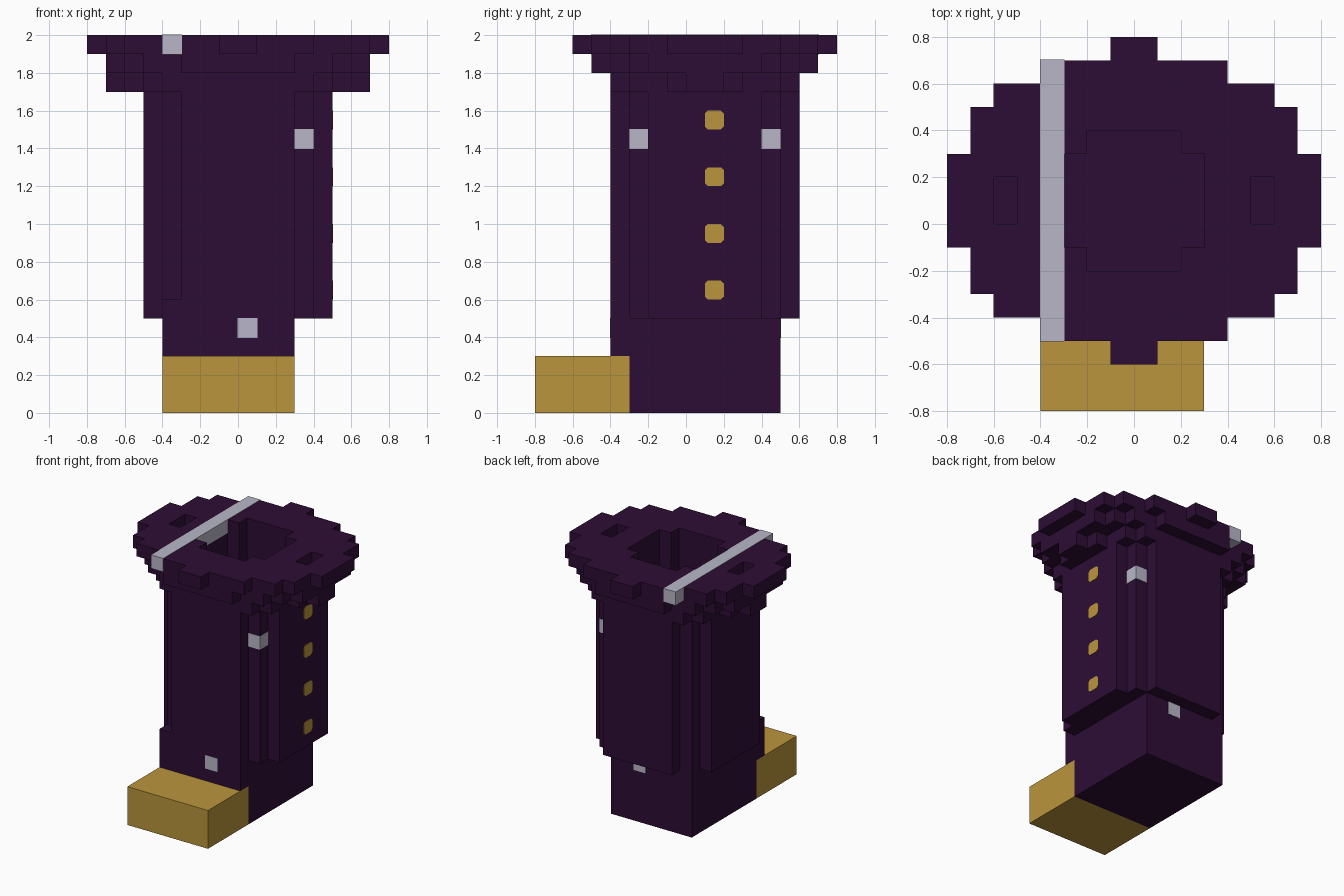
import bpy, bmesh, math
from mathutils import Vector

if "Cube" in bpy.data.objects:
    bpy.data.objects.remove(bpy.data.objects["Cube"])

def material(name, rgb):
    m = bpy.data.materials.new(name)
    m.diffuse_color = (*rgb, 1.0)
    m.use_nodes = True
    m.node_tree.nodes["Principled BSDF"].inputs["Base Color"].default_value = m.diffuse_color
    return m

PURPLE = material("dark_purple", (0.027, 0.004, 0.036))
GOLD = material("gold", (0.495, 0.30, 0.045))
SILVER = material("silver", (0.48, 0.47, 0.58))
CY = 0.1      # y centre of the shaft and cuff
LIFT = 0.003  # how far inlays stand proud

def prism(name, points, offset, mat):
    """Extrude a closed 3D outline along offset."""
    bm = bmesh.new()
    face = bm.faces.new([bm.verts.new(p) for p in points])
    ext = bmesh.ops.extrude_face_region(bm, geom=[face], use_keep_orig=True)
    verts = [g for g in ext["geom"] if isinstance(g, bmesh.types.BMVert)]
    bmesh.ops.translate(bm, verts=verts, vec=Vector(offset))
    bmesh.ops.recalc_face_normals(bm, faces=bm.faces)
    me = bpy.data.meshes.new(name)
    bm.to_mesh(me)
    bm.free()
    me.materials.append(mat)
    ob = bpy.data.objects.new(name, me)
    bpy.context.collection.objects.link(ob)
    return ob

def box(name, x, y, z, mat, grow=0.0):
    x0, x1, y0, y1, z0, z1 = (v + s * grow for v, s in zip((*x, *y, *z), (-1, 1) * 3))
    return prism(name, [(x0, y0, z0), (x1, y0, z0), (x1, y1, z0), (x0, y1, z0)],
                 (0, 0, z1 - z0), mat)

def stepped(name, steps, z0, z1, mat):
    """Stepped round slab: steps are (half width, half depth) pairs, mirrored four ways."""
    q = []
    for i, (hx, hy) in enumerate(steps):
        if i:
            q.append((hx, steps[i - 1][1]))
        q.append((hx, hy))
    pts = (q + [(-x, y) for x, y in reversed(q)] + [(-x, -y) for x, y in q]
           + [(x, -y) for x, y in reversed(q)])
    return prism(name, [(x, y + CY, z0) for x, y in pts], (0, 0, z1 - z0), mat)

def cut(ob, cutters):
    for c in cutters:
        mod = ob.modifiers.new("cut", 'BOOLEAN')
        mod.operation, mod.solver, mod.object = 'DIFFERENCE', 'EXACT', c
        bpy.context.view_layer.objects.active = ob
        bpy.ops.object.modifier_apply(modifier=mod.name)

# foot with a notch at the front for the toe
profile = [(-0.3, 0), (0.5, 0), (0.5, 0.6), (-0.4, 0.6), (-0.4, 0.3), (-0.3, 0.3)]
prism("foot", [(-0.4, y, z) for y, z in profile], (0.7, 0, 0), PURPLE)
box("toe_cap", (-0.4, 0.3), (-0.8, -0.3), (0, 0.3), GOLD)

# shaft and the three flaring tiers of the cuff
shaft = stepped("shaft", [(.5, .3), (.4, .4), (.3, .5)], 0.5, 1.7, PURPLE)
lower = stepped("cuff_lower", [(.7, .1), (.6, .2), (.5, .4), (.4, .5)], 1.7, 1.8, PURPLE)
middle = stepped("cuff_middle", [(.7, .3), (.6, .4), (.5, .5), (.3, .6)], 1.8, 1.9, PURPLE)
rim = stepped("cuff_rim", [(.8, .2), (.7, .4), (.6, .5), (.4, .6), (.1, .7)], 1.9, 2.0, PURPLE)

# leg opening and the two small pits in the rim
well = stepped("well_cutter", [(.3, .2), (.2, .3)], 0.4, 2.2, PURPLE)
pits = [box("pit_cutter", x, (0, 0.2), (1.65, 2.2), PURPLE)
        for x in ((-0.6, -0.5), (0.5, 0.6))]
for part in (shaft, lower):
    cut(part, [well])
for part in (middle, rim):
    cut(part, [well] + pits)
for c in [well] + pits:
    bpy.data.objects.remove(c)

# silver strap across the rim, silver studs on the foot and shaft corners
box("rim_strap", (-0.4, -0.3), (-0.5, 0.7), (1.9, 2.0), SILVER, LIFT)
for y in ((-0.4, -0.3), (0.4, 0.5)):
    box("foot_stud", (0, 0.1), y, (0.4, 0.5), SILVER, LIFT)
for y in ((-0.3, -0.2), (0.4, 0.5)):
    box("shaft_stud", (0.3, 0.4), y, (1.4, 1.5), SILVER, LIFT)

# column of gold buttons with clipped corners on the right side
a, b = 0.05, 0.035
octagon = [(a, b), (b, a), (-b, a), (-a, b), (-a, -b), (-b, -a), (b, -a), (a, -b)]
for i in range(4):
    zc = 0.65 + 0.3 * i
    prism("button", [(0.498, 0.15 + u, zc + v) for u, v in octagon], (0.006, 0, 0), GOLD)
